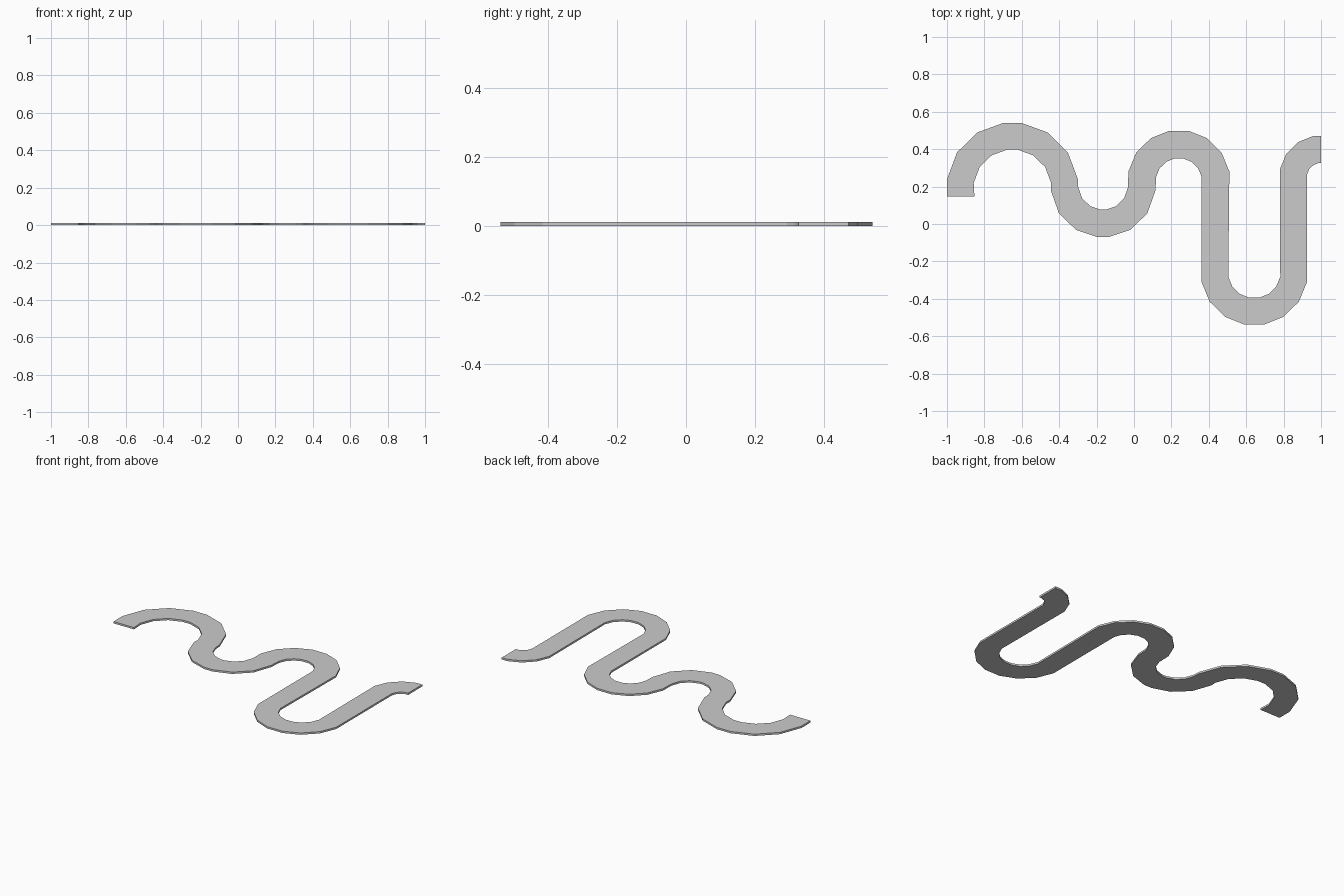
import bpy, bmesh
from math import sin, cos, radians

if "Cube" in bpy.data.objects:
    bpy.data.objects.remove(bpy.data.objects["Cube"])

THICK = 0.012


def bend(cx, cy, outer, inner, angles, hill):
    """Rows of (left edge, right edge) points round one bend, travelling in +x."""
    k = 1 / cos(radians(min(angles)))        # facets touch the stated radii
    s = 1 if hill else -1
    rows = []
    for a in [180 - a for a in angles] + list(reversed(angles)):
        c, d = cos(radians(a)) * k, sin(radians(a)) * k * s
        out = (cx + outer * c, cy + outer * d)
        inn = (cx + inner * c, cy + inner * d)
        rows.append((out, inn) if hill else (inn, out))
    return rows


WIDE = (8, 33, 58, 82)
TIGHT = (6, 33, 59, 84)
ROUND = (11, 34, 57, 79)

# Winding path: start cap, four bends, then a quarter bend to the end cap
rows = [((-1.0, 0.146), (-0.853, 0.146))]
rows += bend(-0.65, 0.19, 0.35, 0.207, WIDE, True)
rows += bend(-0.165, 0.21, 0.28, 0.133, TIGHT, False)
rows += bend(0.24, 0.228, 0.27, 0.122, ROUND, True)
rows += bend(0.643, -0.255, 0.282, 0.139, ROUND, False)
rows += bend(1.0, 0.25, 0.22, 0.075, ROUND, True)[:4]
rows += [((1.0, 0.47), (1.0, 0.325))]

# Flat strip extruded to a thin slab
bm = bmesh.new()
verts = [[bm.verts.new((x, y, 0)) for x, y in row] for row in rows]
for a, b in zip(verts, verts[1:]):
    bm.faces.new((a[0], a[1], b[1], b[0]))
top = bmesh.ops.extrude_face_region(bm, geom=bm.faces[:])["geom"]
bmesh.ops.translate(bm, vec=(0, 0, THICK),
                    verts=[g for g in top if isinstance(g, bmesh.types.BMVert)])
bmesh.ops.recalc_face_normals(bm, faces=bm.faces[:])

mesh = bpy.data.meshes.new("winding_path")
bm.to_mesh(mesh)
bm.free()
bpy.context.collection.objects.link(bpy.data.objects.new("winding_path", mesh))
